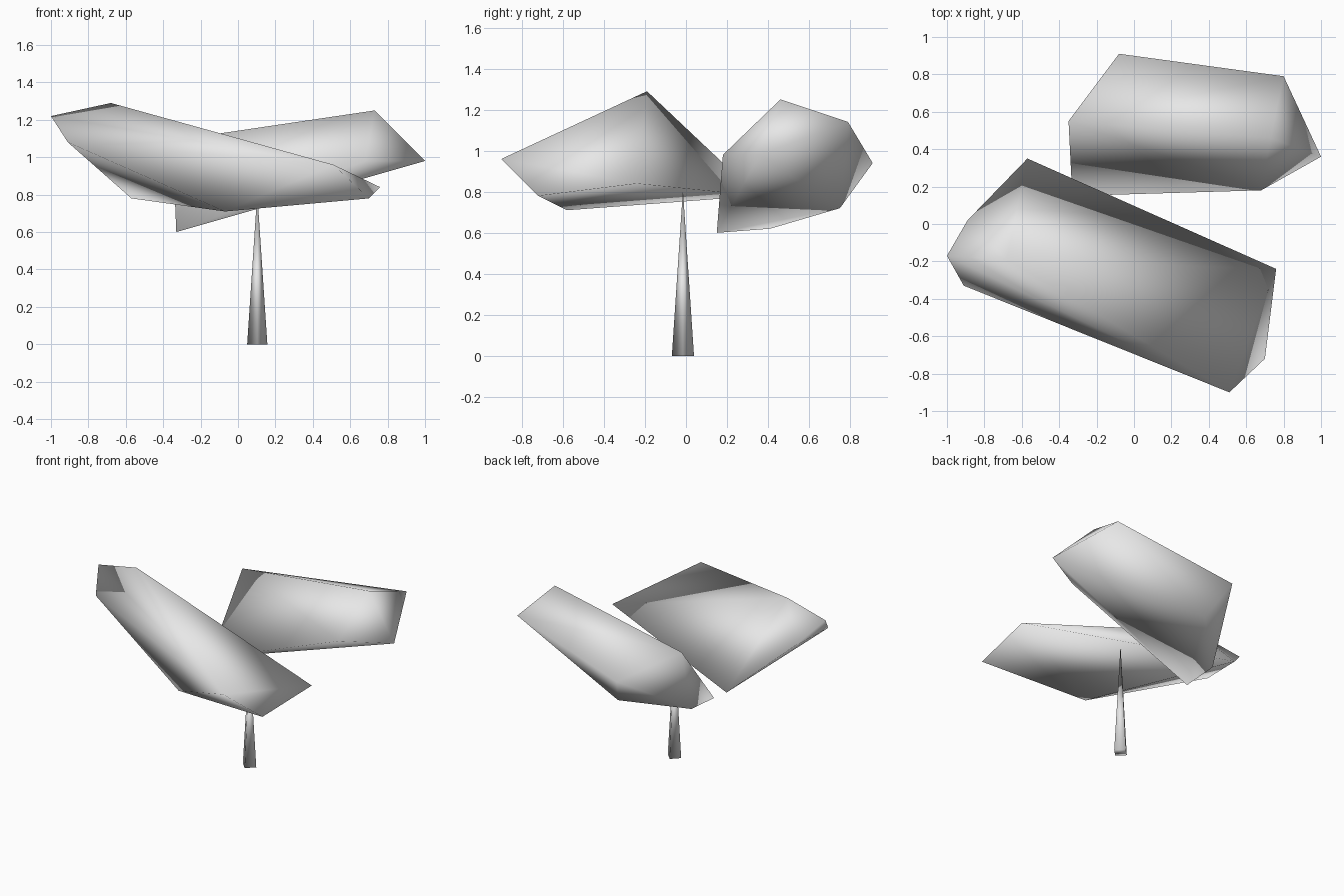
import bpy
import bmesh

cube = bpy.data.objects.get("Cube")
if cube:
    bpy.data.objects.remove(cube, do_unlink=True)

grey = bpy.data.materials.new("pale_grey")
grey.use_nodes = True
colour = (0.8, 0.8, 0.8, 1)
grey.diffuse_color = colour
grey.node_tree.nodes["Principled BSDF"].inputs["Base Color"].default_value = colour


def finish(obj):
    """Colour the part and shade it smooth all over."""
    obj.data.materials.append(grey)
    for face in obj.data.polygons:
        face.use_smooth = True


def faceted_clump(name, corners):
    """Closed convex lump spanned by its corner points."""
    bm = bmesh.new()
    for corner in corners:
        bm.verts.new(corner)
    bmesh.ops.convex_hull(bm, input=bm.verts)
    bmesh.ops.recalc_face_normals(bm, faces=bm.faces)
    mesh = bpy.data.meshes.new(name)
    bm.to_mesh(mesh)
    bm.free()
    obj = bpy.data.objects.new(name, mesh)
    bpy.context.collection.objects.link(obj)
    finish(obj)


# Long front clump of foliage
faceted_clump("front_foliage", [
    (-1, -.17, 1.22), (-.68, -.19, 1.29), (-.91, -.33, 1.08),
    (-.89, .02, 1.08), (-.57, .35, .78), (.76, -.24, .84),
    (.70, -.72, .78), (.51, -.90, .96), (-.07, -.58, .71)])

# Shorter back clump of foliage
faceted_clump("back_foliage", [
    (.73, .46, 1.25), (.80, .79, 1.14), (1, .36, .98),
    (-.08, .91, .94), (.68, .18, .98), (-.35, .55, 1.09),
    (-.33, .15, .60), (.02, .75, .72), (-.33, .41, .62)])

# Slim four-sided tapered trunk
bpy.ops.mesh.primitive_cone_add(vertices=4, radius1=.054, radius2=0,
                                depth=.81, location=(.103, -.015, .405))
trunk = bpy.context.object
trunk.name = "trunk"
finish(trunk)
